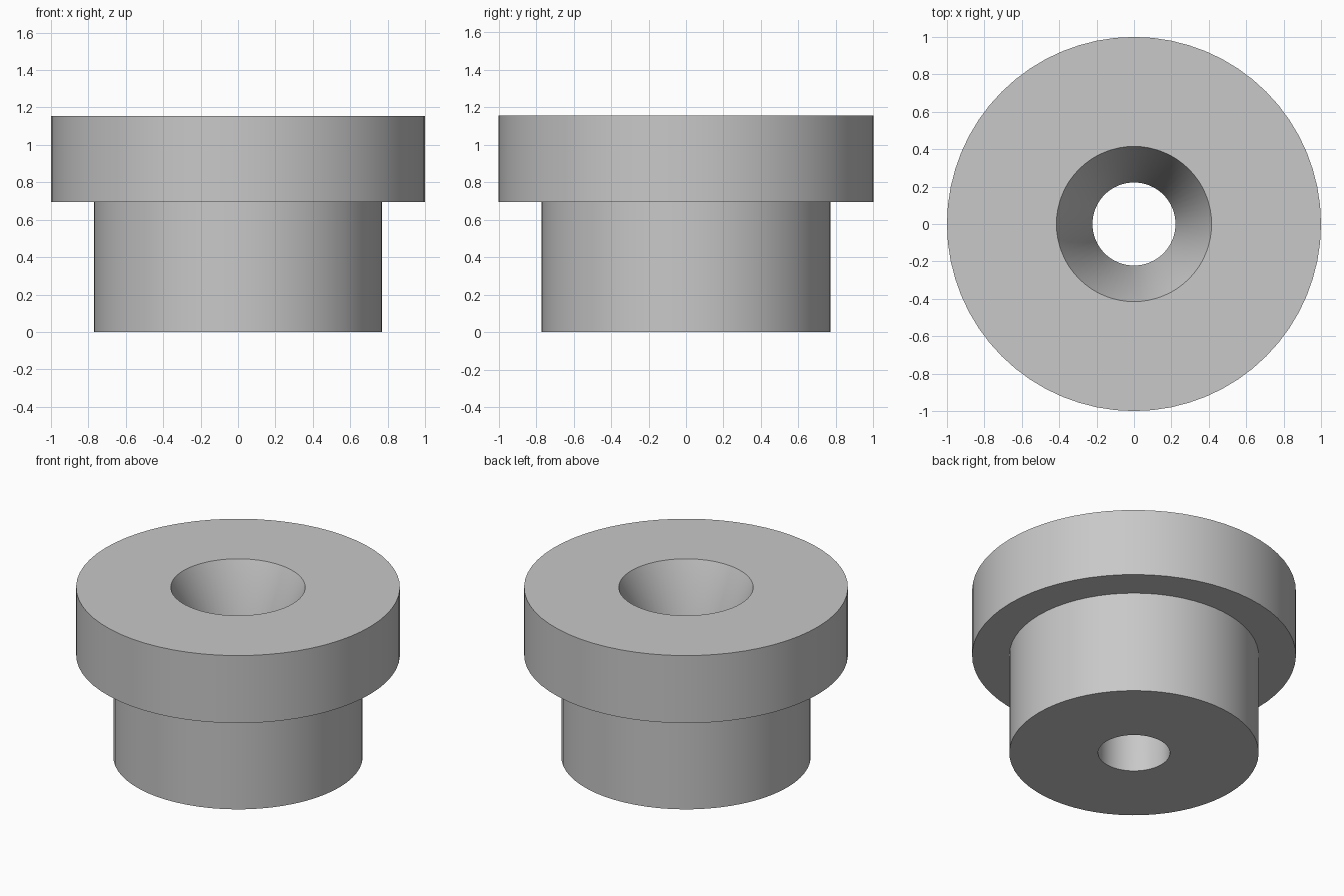
import bpy
import bmesh
import math

cube = bpy.data.objects.get("Cube")
if cube:
    bpy.data.objects.remove(cube, do_unlink=True)

SEGMENTS = 64
HEAD_RADIUS, SHANK_RADIUS = 1.0, 0.77
MOUTH_RADIUS, BORE_RADIUS = 0.415, 0.222
SHOULDER, TOP = 0.695, 1.155

# Plain grey material
grey = bpy.data.materials.new("light_grey")
grey.use_nodes = True
colour = (0.58, 0.58, 0.58, 1)
grey.diffuse_color = colour
grey.node_tree.nodes["Principled BSDF"].inputs["Base Color"].default_value = colour

# Closed half section: bore, shank, head and countersink
profile = [
    (BORE_RADIUS, 0), (SHANK_RADIUS, 0),
    (SHANK_RADIUS, SHOULDER), (HEAD_RADIUS, SHOULDER),
    (HEAD_RADIUS, TOP), (MOUTH_RADIUS, TOP),
    (BORE_RADIUS, SHOULDER),
]

# Turn the section around the z axis
bm = bmesh.new()
verts = [bm.verts.new((r, 0, z)) for r, z in profile]
edges = [bm.edges.new((v, verts[(i + 1) % len(verts)])) for i, v in enumerate(verts)]
bmesh.ops.spin(bm, geom=verts + edges, cent=(0, 0, 0), axis=(0, 0, 1),
               angle=math.tau, steps=SEGMENTS, use_merge=False)
bmesh.ops.remove_doubles(bm, verts=bm.verts, dist=0.0001)
bmesh.ops.recalc_face_normals(bm, faces=bm.faces)

mesh = bpy.data.meshes.new("flanged_bushing")
bm.to_mesh(mesh)
bm.free()
mesh.materials.append(grey)
bushing = bpy.data.objects.new("flanged_bushing", mesh)
bpy.context.collection.objects.link(bushing)

# Smooth walls, sharp rims
bpy.ops.object.select_all(action='DESELECT')
bushing.select_set(True)
bpy.context.view_layer.objects.active = bushing
bpy.ops.object.shade_smooth_by_angle(angle=math.radians(30))
